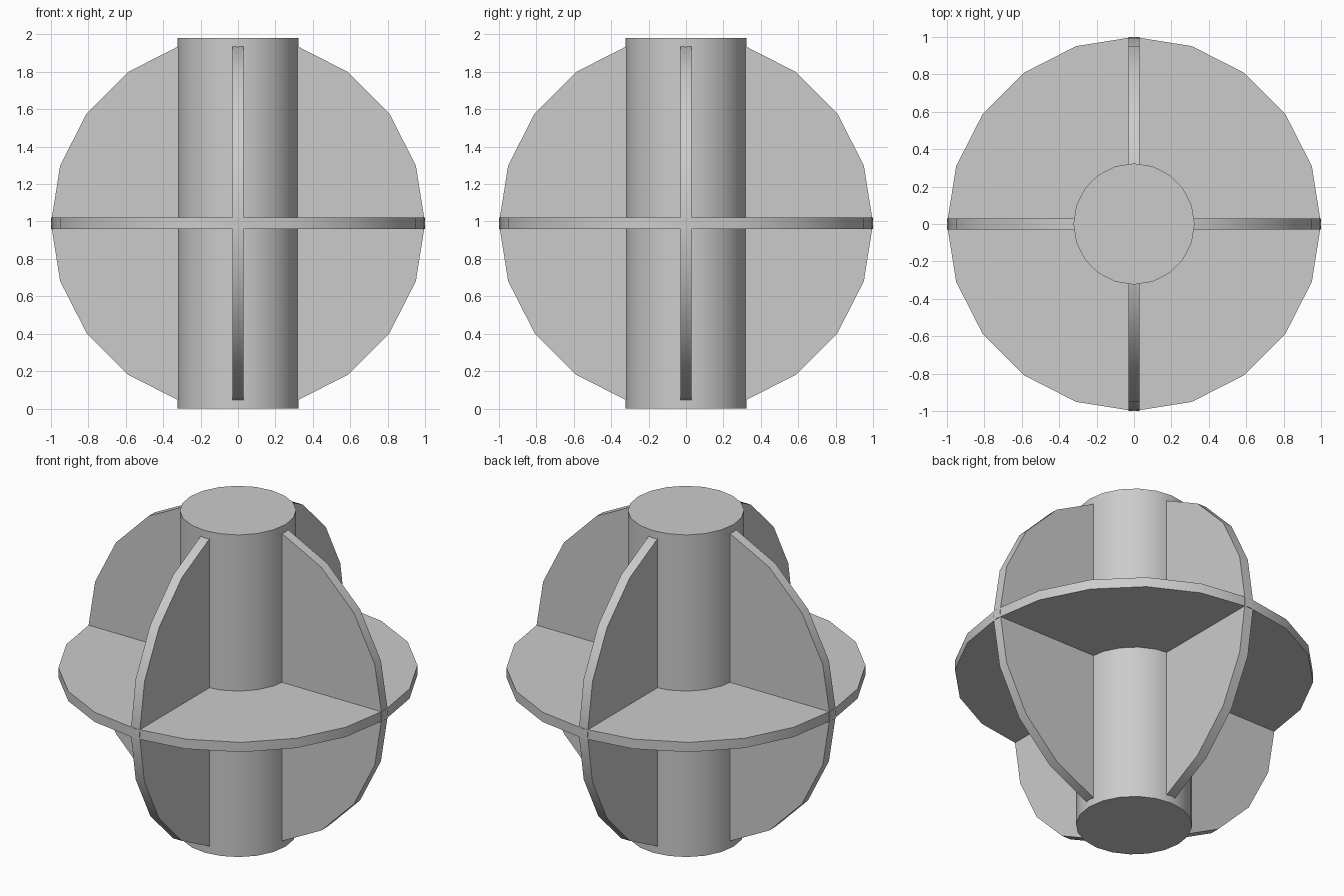
import bpy, bmesh, math
from mathutils import Matrix

if "Cube" in bpy.data.objects:
    bpy.data.objects.remove(bpy.data.objects["Cube"])

CENTRE_Z = 0.99


def prism(name, radius, depth, rot=Matrix.Identity(4), skip=()):
    """20-sided prism along local z, turned by rot; skip drops corners."""
    bm = bmesh.new()
    corners = []
    for i in range(20):
        if i not in skip:
            a = math.radians(18 * i)
            corners.append(bm.verts.new((radius * math.cos(a), radius * math.sin(a), -depth / 2)))
    base = bm.faces.new(corners)
    ext = bmesh.ops.extrude_face_region(bm, geom=[base], use_keep_orig=True)
    top = [g for g in ext["geom"] if isinstance(g, bmesh.types.BMVert)]
    bmesh.ops.translate(bm, verts=top, vec=(0, 0, depth))
    bmesh.ops.transform(bm, matrix=Matrix.Translation((0, 0, CENTRE_Z)) @ rot, verts=bm.verts)
    bmesh.ops.recalc_face_normals(bm, faces=bm.faces)
    mesh = bpy.data.meshes.new(name)
    bm.to_mesh(mesh)
    bm.free()
    obj = bpy.data.objects.new(name, mesh)
    bpy.context.collection.objects.link(obj)
    bpy.ops.object.select_all(action='DESELECT')
    obj.select_set(True)
    bpy.context.view_layer.objects.active = obj
    bpy.ops.object.shade_smooth_by_angle(angle=math.radians(30))
    return obj


# Upright core
prism("core_cylinder", 0.324, 2 * CENTRE_Z)

# Horizontal disc
prism("horizontal_disc", 1.0, 0.06)

# Two upright discs, pole corners dropped so they end inside the core
turn = Matrix.Rotation(math.radians(90), 4, 'X')
for name, angle in (("side_to_side_fin", 0), ("front_to_back_fin", 90)):
    prism(name, 1.0, 0.06, Matrix.Rotation(math.radians(angle), 4, 'Z') @ turn, skip=(5, 15))
